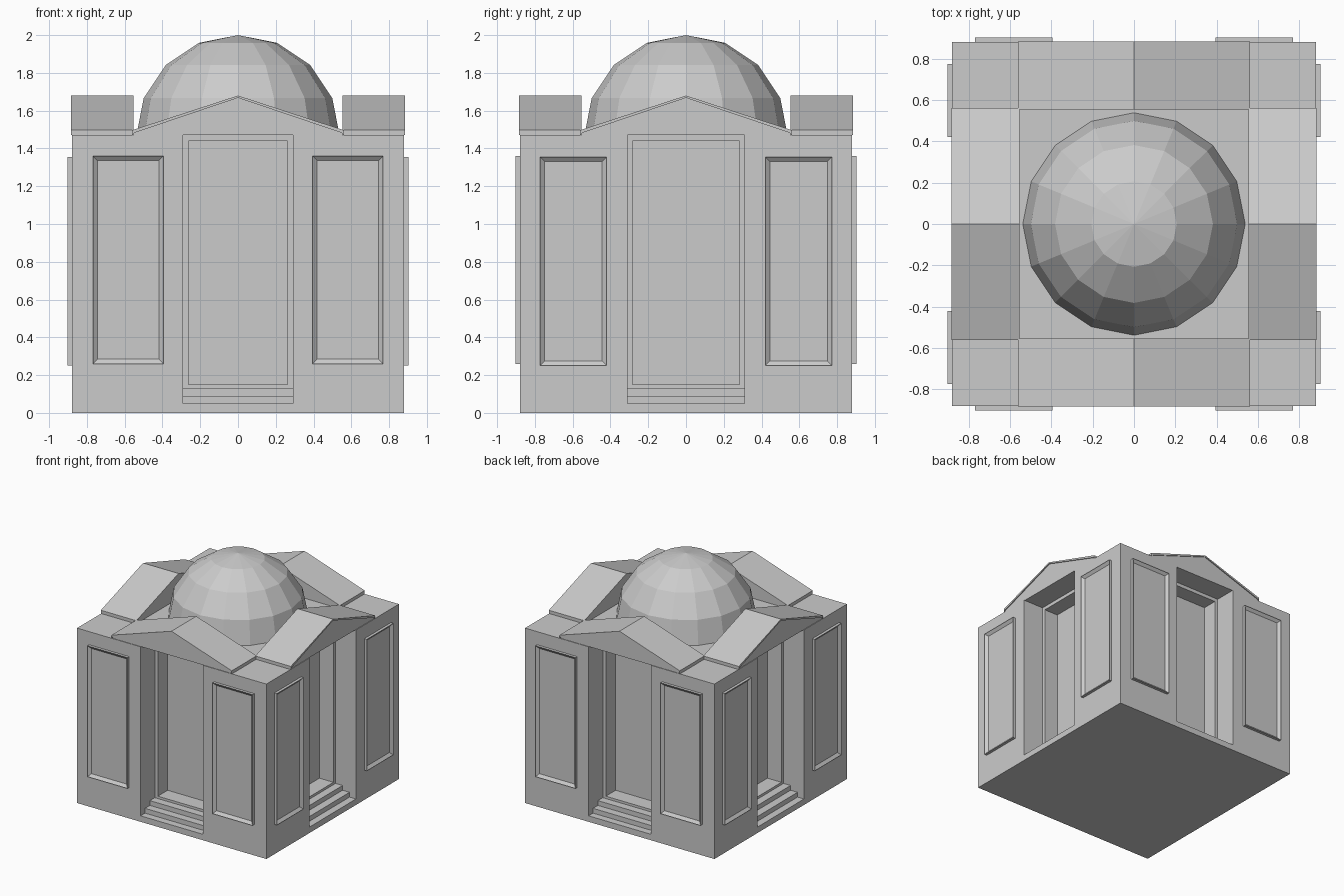
import bpy, bmesh, math
from mathutils import Matrix, Vector

if "Cube" in bpy.data.objects:
    bpy.data.objects.remove(bpy.data.objects["Cube"])

HALF, TOP = 0.88, 1.47


def new_object(name, bm, turn=0):
    """Turn bmesh into an object, rotated by quarter turns about z."""
    bm.transform(Matrix.Rotation(turn * math.pi / 2, 4, 'Z'))
    bmesh.ops.recalc_face_normals(bm, faces=bm.faces)
    mesh = bpy.data.meshes.new(name)
    bm.to_mesh(mesh)
    bm.free()
    ob = bpy.data.objects.new(name, mesh)
    bpy.context.collection.objects.link(ob)
    return ob


def prism(profile, to_a, to_b):
    """Closed prism between two placements of a 2D profile."""
    bm = bmesh.new()
    a = [bm.verts.new(to_a(p)) for p in profile]
    b = [bm.verts.new(to_b(p)) for p in profile]
    n = len(profile)
    bm.faces.new(a)
    bm.faces.new(b[::-1])
    for i in range(n):
        j = (i + 1) % n
        bm.faces.new((a[i], b[i], b[j], a[j]))
    return bm


def along_x(profile, x0, x1):
    return prism(profile, lambda p: (x0, p[0], p[1]), lambda p: (x1, p[0], p[1]))


def along_y(profile, y0, y1):
    return prism(profile, lambda p: (p[0], y0, p[1]), lambda p: (p[0], y1, p[1]))


def rect(a0, a1, b0, b1):
    return [(a0, b0), (a1, b0), (a1, b1), (a0, b1)]


def cut(target, cutter):
    mod = target.modifiers.new("cut", 'BOOLEAN')
    mod.operation = 'DIFFERENCE'
    mod.solver = 'EXACT'
    mod.object = cutter
    bpy.context.view_layer.objects.active = target
    bpy.ops.object.modifier_apply(modifier=mod.name)
    bpy.data.objects.remove(cutter)


# Main block
body = new_object("body", along_y(rect(-HALF, HALF, 0, TOP), -HALF, HALF))

# Niche side profile with steps at the foot
stairs = [(-1, 0.05), (-0.82, 0.05), (-0.82, 0.09), (-0.755, 0.09),
          (-0.755, 0.13), (-0.69, 0.13), (-0.69, 1.6), (-1, 1.6)]

for turn, side in enumerate(("front", "right", "back", "left")):
    facade = turn % 2 == 0
    w = 0.29 if facade else 0.31

    # Stepped entrance niche and the deeper doorway behind it
    cut(body, new_object("niche_cutter", along_x(stairs, -w, w), turn))
    door = along_y(rect(-w + 0.028, w - 0.028, 0.15, 1.44), -0.72, -0.56)
    cut(body, new_object("door_cutter", door, turn))

    # Framed wall panels on both sides of the niche
    x0, x1 = (0.395, 0.768) if facade else (0.42, 0.773)
    z0, z1 = (0.26, 1.36) if facade else (0.25, 1.355)
    for s, label in ((-1, "a"), (1, "b")):
        bm = along_y(rect(s * x0, s * x1, z0, z1), -0.903, -0.87)
        bm.normal_update()
        bmesh.ops.recalc_face_normals(bm, faces=bm.faces)
        face = min(bm.faces, key=lambda f: f.calc_center_median().y)
        bmesh.ops.inset_individual(bm, faces=[face], thickness=0.034)
        bmesh.ops.translate(bm, verts=face.verts, vec=Vector((0, 0.02, 0)))
        new_object(f"{side}_panel_{label}", bm, turn)

    # Gable: sloped roof slab over a slightly recessed pediment
    e, ridge = 0.56, 1.68
    slab = [(-e, TOP), (-e, 1.497), (0, ridge), (e, 1.497), (e, TOP),
            (e - 0.01, 1.482), (0, ridge - 0.012), (-e + 0.01, 1.482)]
    new_object(f"{side}_gable_roof", along_y(slab, -HALF - 0.003, -0.553), turn)
    tri = [(-e + 0.005, TOP), (e - 0.005, TOP), (e - 0.01, 1.483),
           (0, ridge - 0.011), (-e + 0.01, 1.483)]
    new_object(f"{side}_pediment", along_y(tri, -HALF + 0.005, -0.554), turn)

# Faceted dome: upper half of a 16-sided sphere
bm = bmesh.new()
bmesh.ops.create_uvsphere(bm, u_segments=16, v_segments=8, radius=0.54)
bmesh.ops.delete(bm, geom=[v for v in bm.verts if v.co.z < -0.01], context='VERTS')
bmesh.ops.translate(bm, verts=bm.verts, vec=Vector((0, 0, 1.46)))
new_object("dome", bm)
